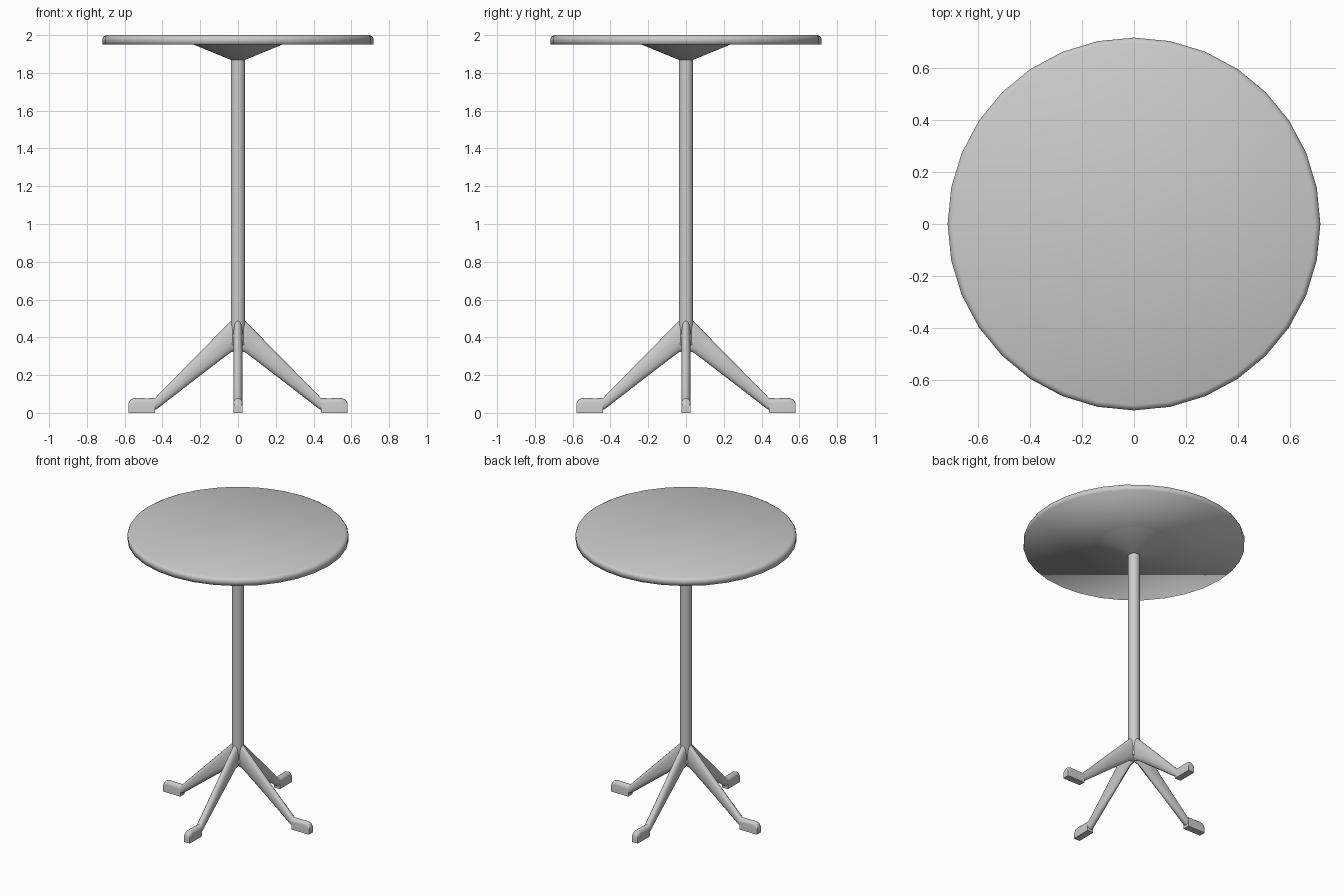
import bpy, bmesh, math
from mathutils import Matrix

if "Cube" in bpy.data.objects:
    bpy.data.objects.remove(bpy.data.objects["Cube"])

grey = bpy.data.materials.new("plain grey")
grey.use_nodes = True
grey.diffuse_color = (0.6, 0.6, 0.6, 1)
grey.node_tree.nodes["Principled BSDF"].inputs["Base Color"].default_value = (0.6, 0.6, 0.6, 1)


def loft(name, rings, angle=0.0, smooth_angle=None):
    """Skin closed rings of equal length, cap both ends, turn about z."""
    bm = bmesh.new()
    loops = [[bm.verts.new(p) for p in ring] for ring in rings]
    n = len(loops[0])
    for a, b in zip(loops, loops[1:]):
        for i in range(n):
            j = (i + 1) % n
            bm.faces.new((a[i], a[j], b[j], b[i]))
    bm.faces.new(loops[0][::-1])
    bm.faces.new(loops[-1])
    bmesh.ops.recalc_face_normals(bm, faces=bm.faces)
    bm.transform(Matrix.Rotation(angle, 4, "Z"))
    mesh = bpy.data.meshes.new(name)
    bm.to_mesh(mesh)
    bm.free()
    mesh.materials.append(grey)
    obj = bpy.data.objects.new(name, mesh)
    bpy.context.collection.objects.link(obj)
    for o in bpy.context.selected_objects:
        o.select_set(False)
    bpy.context.view_layer.objects.active = obj
    obj.select_set(True)
    if smooth_angle:
        bpy.ops.object.shade_smooth_by_angle(angle=math.radians(smooth_angle))
    else:
        bpy.ops.object.shade_smooth()
    return obj


def turned(name, profile, sides, smooth_angle=None):
    """Round part from (radius, height) pairs."""
    turns = [math.tau * i / sides for i in range(sides)]
    rings = [[(r * math.cos(t), r * math.sin(t), z) for t in turns] for r, z in profile]
    return loft(name, rings, smooth_angle=smooth_angle)


def oval(low, high, half_width, sides=16):
    """Rounded leg section between a low and a high (x, z) point."""
    ring = []
    for i in range(sides):
        t = math.tau * i / sides
        s = math.copysign(abs(math.sin(t)) ** 0.8, math.sin(t)) / 2 + 0.5
        ring.append((low[0] + (high[0] - low[0]) * s,
                     half_width * math.cos(t),
                     low[1] + (high[1] - low[1]) * s))
    return ring


def arch(x, height, half_width, sides=10):
    """Foot section: flat on the floor, straight sides, round top."""
    spring = height - half_width
    ring = [(x, -half_width, 0), (x, half_width, 0)]
    for i in range(sides + 1):
        t = math.pi * i / sides
        ring.append((x, half_width * math.cos(t), spring + half_width * math.sin(t)))
    return ring


# Round top with a softened upper rim
turned("table_top", [(0.718, 1.95), (0.718, 1.98), (0.712, 1.993), (0.698, 2.0)], 32)

# Flared plate below the top, and the column
turned("top_mount", [(0.036, 1.868), (0.24, 1.952)], 32, 40)
turned("column", [(0.038, 0.36), (0.038, 1.89)], 24, 40)

# Four tapered legs with feet, along the x and y axes
for side, turn in (("left", 0), ("back", 1), ("right", 2), ("front", 3)):
    angle = turn * math.pi / 2
    loft(side + "_leg", [
        oval((0.0, 0.33), (0.0, 0.525), 0.024),
        oval((0.04, 0.32), (0.04, 0.485), 0.024),
        oval((0.24, 0.167), (0.24, 0.282), 0.024),
        oval((0.43, 0.02), (0.44, 0.078), 0.024),
        oval((0.47, 0.005), (0.47, 0.078), 0.022),
    ], angle, 40)
    loft(side + "_foot", [
        arch(0.44, 0.076, 0.024),
        arch(0.548, 0.079, 0.024),
        arch(0.568, 0.072, 0.024),
        arch(0.579, 0.055, 0.023),
    ], angle, 40)
